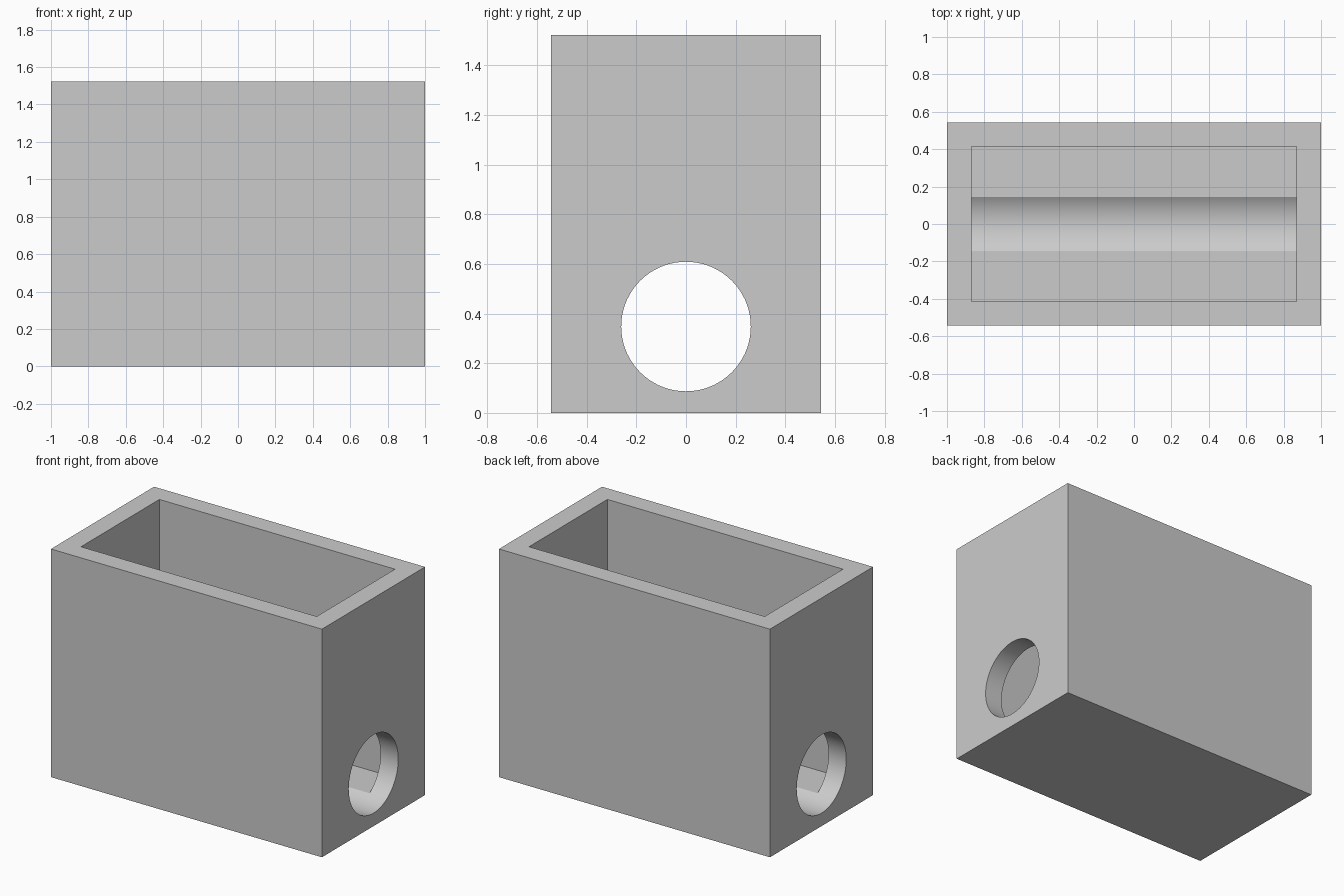
import bpy
import math

cube = bpy.data.objects.get("Cube")
if cube:
    bpy.data.objects.remove(cube, do_unlink=True)

# Main dimensions
LENGTH, WIDTH, HEIGHT = 2.0, 1.087, 1.522
WALL = 0.1304
HOLE_RADIUS, HOLE_Z = 0.261, 0.348

grey = bpy.data.materials.new("plain grey")
grey.use_nodes = True
grey.diffuse_color = (0.6, 0.6, 0.6, 1)
grey.node_tree.nodes["Principled BSDF"].inputs["Base Color"].default_value = (0.6, 0.6, 0.6, 1)


def add_box(name, size, bottom):
    """Box centred in x and y, standing on the given height."""
    bpy.ops.mesh.primitive_cube_add(size=1, location=(0, 0, bottom + size[2] / 2))
    box = bpy.context.object
    box.name = name
    box.scale = size
    bpy.ops.object.transform_apply(location=True, rotation=True, scale=True)
    box.data.materials.append(grey)
    return box


def cut(target, cutter):
    """Subtract the cutter from the target, then discard it."""
    cutter.hide_render = True
    mod = target.modifiers.new("cut", 'BOOLEAN')
    mod.operation = 'DIFFERENCE'
    mod.solver = 'EXACT'
    mod.object = cutter
    bpy.ops.object.select_all(action='DESELECT')
    target.select_set(True)
    bpy.context.view_layer.objects.active = target
    bpy.ops.object.modifier_apply(modifier=mod.name)
    bpy.data.objects.remove(cutter, do_unlink=True)


# Open box with even walls and floor
body = add_box("open_box", (LENGTH, WIDTH, HEIGHT), 0)
cut(body, add_box("cavity_cutter", (LENGTH - 2 * WALL, WIDTH - 2 * WALL, HEIGHT), WALL))

# Round bore through both end walls, leaving a groove in the floor
bpy.ops.mesh.primitive_cylinder_add(vertices=72, radius=HOLE_RADIUS, depth=LENGTH + 0.4,
                                    location=(0, 0, HOLE_Z), rotation=(0, math.pi / 2, 0))
bore = bpy.context.object
bore.name = "bore_cutter"
bore.data.materials.append(grey)
cut(body, bore)

# Smooth bore, crisp edges
bpy.ops.object.shade_smooth_by_angle(angle=math.radians(20))
